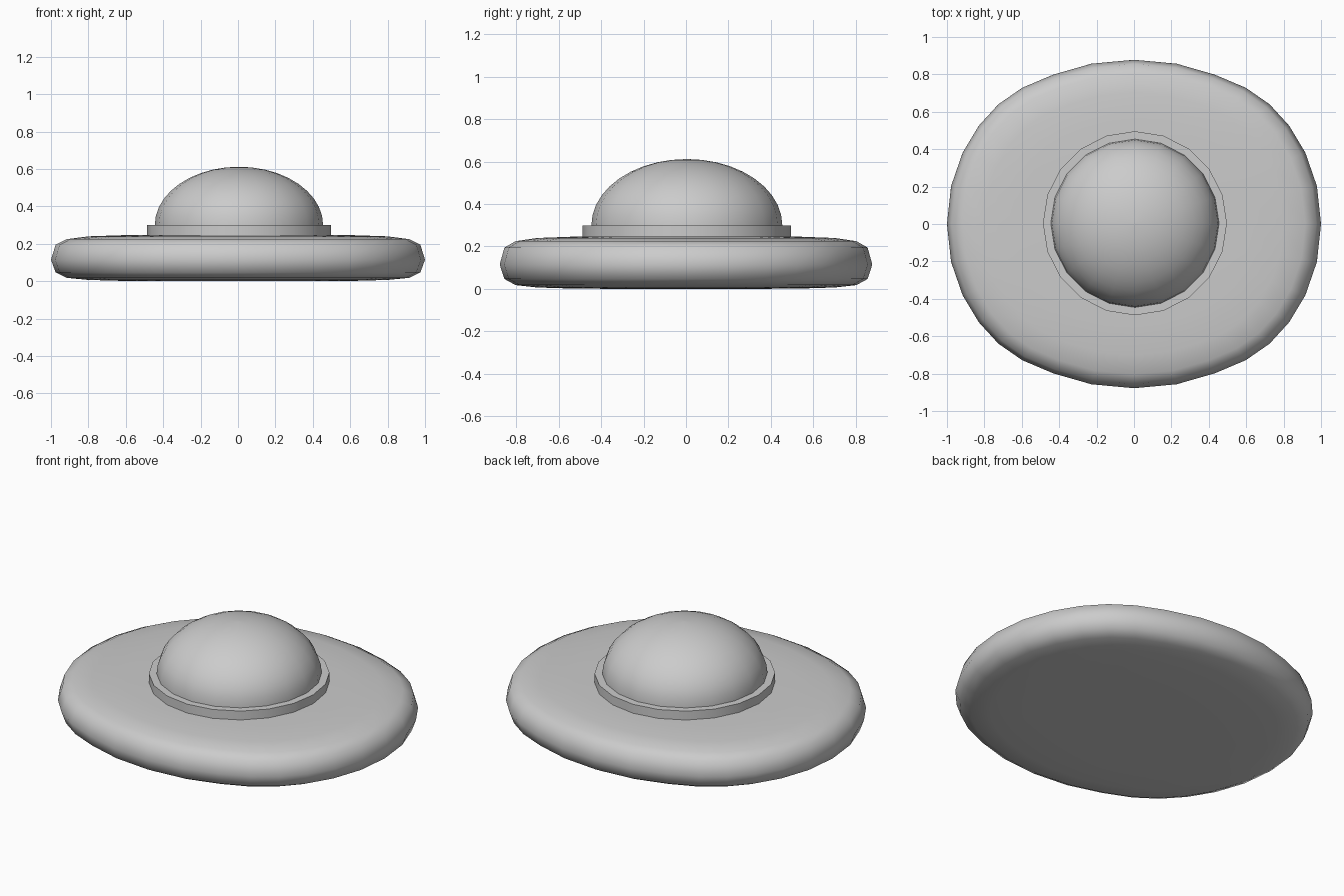
import bpy, bmesh, math

if "Cube" in bpy.data.objects:
    bpy.data.objects.remove(bpy.data.objects["Cube"])

# Quarter of the slightly squared oval rim, from +x round to +y
QUARTER = [(1.0, 0.0), (0.978, 0.203), (0.916, 0.382), (0.83, 0.525),
           (0.725, 0.64), (0.598, 0.728), (0.433, 0.798), (0.228, 0.857)]
HALF_DEPTH = 0.878


def oval():
    right_back = QUARTER + [(0.0, HALF_DEPTH)]
    left_back = [(-x, y) for x, y in reversed(QUARTER)]
    back = right_back + left_back
    return back + [(-x, -y) for x, y in back[1:-1]] + []


def circle(sides):
    return [(math.cos(2 * math.pi * i / sides), math.sin(2 * math.pi * i / sides))
            for i in range(sides)]


def loft(name, outline, profile, center=(0, 0), angle=40):
    """Stack scaled copies of an outline; profile = (scale, z), bottom to top."""
    bm = bmesh.new()
    rings = [[bm.verts.new((center[0] + x * s, center[1] + y * s, z))
              for x, y in outline] for s, z in profile]
    n = len(outline)
    for a, b in zip(rings, rings[1:]):
        for i in range(n):
            j = (i + 1) % n
            bm.faces.new((a[i], a[j], b[j], b[i]))
    bm.faces.new(rings[0][::-1])
    bm.faces.new(rings[-1])
    bmesh.ops.recalc_face_normals(bm, faces=bm.faces)
    mesh = bpy.data.meshes.new(name)
    bm.to_mesh(mesh)
    bm.free()
    obj = bpy.data.objects.new(name, mesh)
    bpy.context.collection.objects.link(obj)
    bpy.ops.object.select_all(action='DESELECT')
    obj.select_set(True)
    bpy.context.view_layer.objects.active = obj
    bpy.ops.object.shade_smooth_by_angle(angle=math.radians(angle))
    return obj


# Rounded oval base
loft("base", oval(),
     [(0.35, 0.0), (0.62, 0.002), (0.8, 0.007), (0.915, 0.018), (0.975, 0.047),
      (1.0, 0.115), (0.975, 0.195), (0.915, 0.225), (0.8, 0.24), (0.62, 0.246),
      (0.35, 0.248)], angle=80)

# Thin round collar
CENTER = (0.005, 0.004)
loft("collar", circle(20), [(0.492, 0.22), (0.492, 0.30)], CENTER)

# Domed cap, slightly flattened
STEPS = 10
dome = [(0.45, 0.26)]
for k in range(STEPS):
    t = math.pi / 2 * k / STEPS
    dome.append((0.45 * math.cos(t), 0.30 + 0.312 * math.sin(t)))
dome.append((0.004, 0.612))
loft("dome", circle(20), dome, CENTER)
